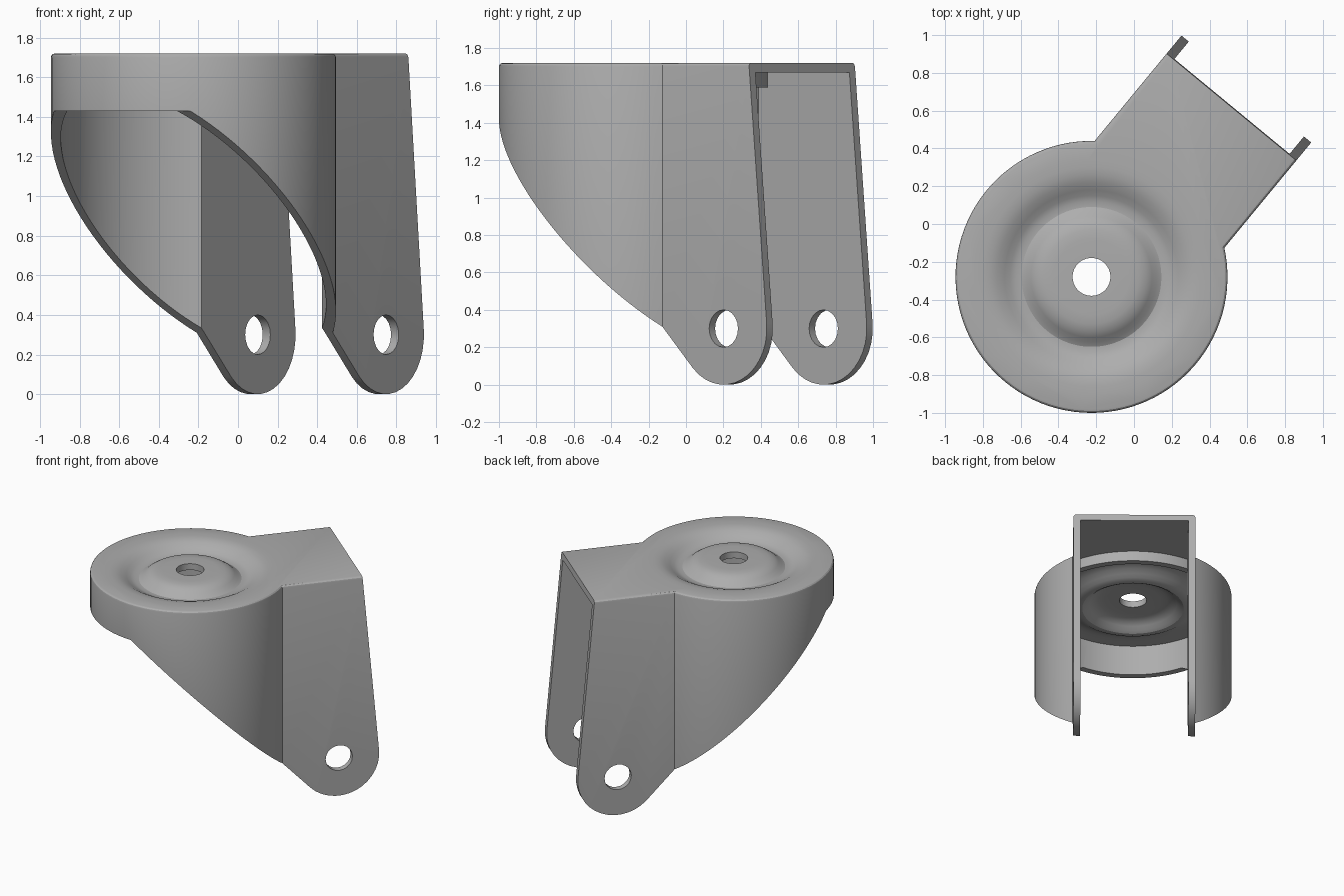
import bpy, bmesh, math
from mathutils import Matrix

if "Cube" in bpy.data.objects:
    bpy.data.objects.remove(bpy.data.objects["Cube"])

R, W, T = 0.72, 0.445, 0.05          # drum radius, fork half width, sheet thickness
TOP, FLAT, JOIN = 1.72, 1.43, 0.566  # top height, front skirt bottom, arm start
PIN = (0.99, 0.30)                   # axle hole centre (along fork, height)
PLACE = Matrix.Translation((-0.225, -0.28, 0)) @ Matrix.Rotation(math.radians(50.5), 4, 'Z')

steel = bpy.data.materials.new("grey_steel")
steel.diffuse_color = (0.42, 0.42, 0.42, 1)
steel.use_nodes = True
steel.node_tree.nodes["Principled BSDF"].inputs["Base Color"].default_value = steel.diffuse_color


def make(name, bm):
    bmesh.ops.recalc_face_normals(bm, faces=bm.faces)
    me = bpy.data.meshes.new(name)
    bm.to_mesh(me)
    bm.free()
    ob = bpy.data.objects.new(name, me)
    bpy.context.collection.objects.link(ob)
    me.materials.append(steel)
    return ob


def prism(name, pts, vec, rim=0):
    """Extrude a closed 3D outline along vec, optionally rounding the top rim."""
    bm = bmesh.new()
    f = bm.faces.new([bm.verts.new(p) for p in pts])
    r = bmesh.ops.extrude_face_region(bm, geom=[f], use_keep_orig=True)
    bmesh.ops.translate(bm, vec=vec, verts=[g for g in r['geom'] if isinstance(g, bmesh.types.BMVert)])
    if rim:
        bmesh.ops.recalc_face_normals(bm, faces=bm.faces)
        edges = [e for e in bm.edges if all(abs(v.co.z - TOP) < 1e-4 for v in e.verts)]
        bmesh.ops.bevel(bm, geom=edges, offset=rim, segments=3, profile=0.5, affect='EDGES')
    return make(name, bm)


def arc(cx, cy, r, a0, a1, n):
    return [(cx + r * math.cos(math.radians(a0 + (a1 - a0) * i / n)),
             cy + r * math.sin(math.radians(a0 + (a1 - a0) * i / n))) for i in range(n + 1)]


def keyhole(r, w, z):
    """Plan outline: round drum running into a straight fork."""
    a = math.degrees(math.asin(w / r))
    return [(x, y, z) for x, y in arc(0, 0, r, a, 360 - a, 80) + [(1.5, -w), (1.5, w)]]


def cut(ob, tool, op):
    m = ob.modifiers.new("cut", 'BOOLEAN')
    m.object, m.operation, m.solver = tool, op, 'EXACT'
    bpy.context.view_layer.objects.active = ob
    bpy.ops.object.modifier_apply(modifier=m.name)
    bpy.data.objects.remove(tool)


def circle_tool(r, z0, z1, n):
    return prism("tool", [(x, y, z0) for x, y in arc(0, 0, r, 0, 360, n)[:-1]], (0, 0, z1 - z0))


# Fork body: hollow keyhole shell trimmed to the side profile
body = prism("fork_body", keyhole(R, W, -0.1), (0, 0, TOP + 0.1), rim=0.02)
cut(body, prism("tool", keyhole(R - T, W - T, -0.3), (0, 0, TOP - T + 0.3)), 'DIFFERENCE')
side = [(-0.9, TOP + 0.1), (-0.9, FLAT), (-JOIN, FLAT), (JOIN, 0.31)]
side += arc(*PIN, 0.30, 225, 365, 14) + [(1.165, TOP), (1.156, TOP + 0.1)]
cut(body, prism("tool", [(x, -1, z) for x, z in side], (0, 2, 0)), 'INTERSECT')

# Axle holes through both arms
hole = [(x, -1, z) for x, z in arc(*PIN, 0.10, 0, 360, 20)[:-1]]
cut(body, prism("tool", hole, (0, 2, 0)), 'DIFFERENCE')

# Opening in the top plate for the pressed dish
cut(body, circle_tool(0.62, 1.5, 1.9, 96), 'DIFFERENCE')

# Pressed dish: revolved sheet with ring groove and centre hole
groove = [(0.62, 0), (0.58, 0), (0.54, 0.004), (0.50, 0.016), (0.46, 0.038), (0.43, 0.056),
          (0.40, 0.067), (0.37, 0.068), (0.345, 0.055), (0.32, 0.033), (0.29, 0.014),
          (0.25, 0.003), (0.20, 0), (0.10, 0)]
loop = [(r, TOP - d) for r, d in groove] + [(r, TOP - T - d) for r, d in reversed(groove)]
bm = bmesh.new()
N = 96
rings = [[bm.verts.new((r * math.cos(2 * math.pi * k / N), r * math.sin(2 * math.pi * k / N), z))
          for k in range(N)] for r, z in loop]
for i in range(len(rings)):
    a, b = rings[i], rings[(i + 1) % len(rings)]
    if i == len(groove) * 2 - 1:
        continue                      # outer edge meets the top plate
    for k in range(N):
        bm.faces.new((a[k], a[(k + 1) % N], b[(k + 1) % N], b[k]))
dish = make("pressed_dish", bm)

# Curved lip under the top plate, between the two arms
half = math.degrees(math.asin((W - T) / (R - T)))
plan = arc(0, 0, R, -half, half, 24) + arc(0, 0, R - T, half, -half, 24)
lip = prism("inner_lip", [(x, y, 1.59) for x, y in plan], (0, 0, 0.082))

# Place and shade
for ob in (body, dish, lip):
    ob.data.transform(PLACE)
    bpy.ops.object.select_all(action='DESELECT')
    ob.select_set(True)
    bpy.context.view_layer.objects.active = ob
    bpy.ops.object.shade_smooth_by_angle(angle=math.radians(25))
